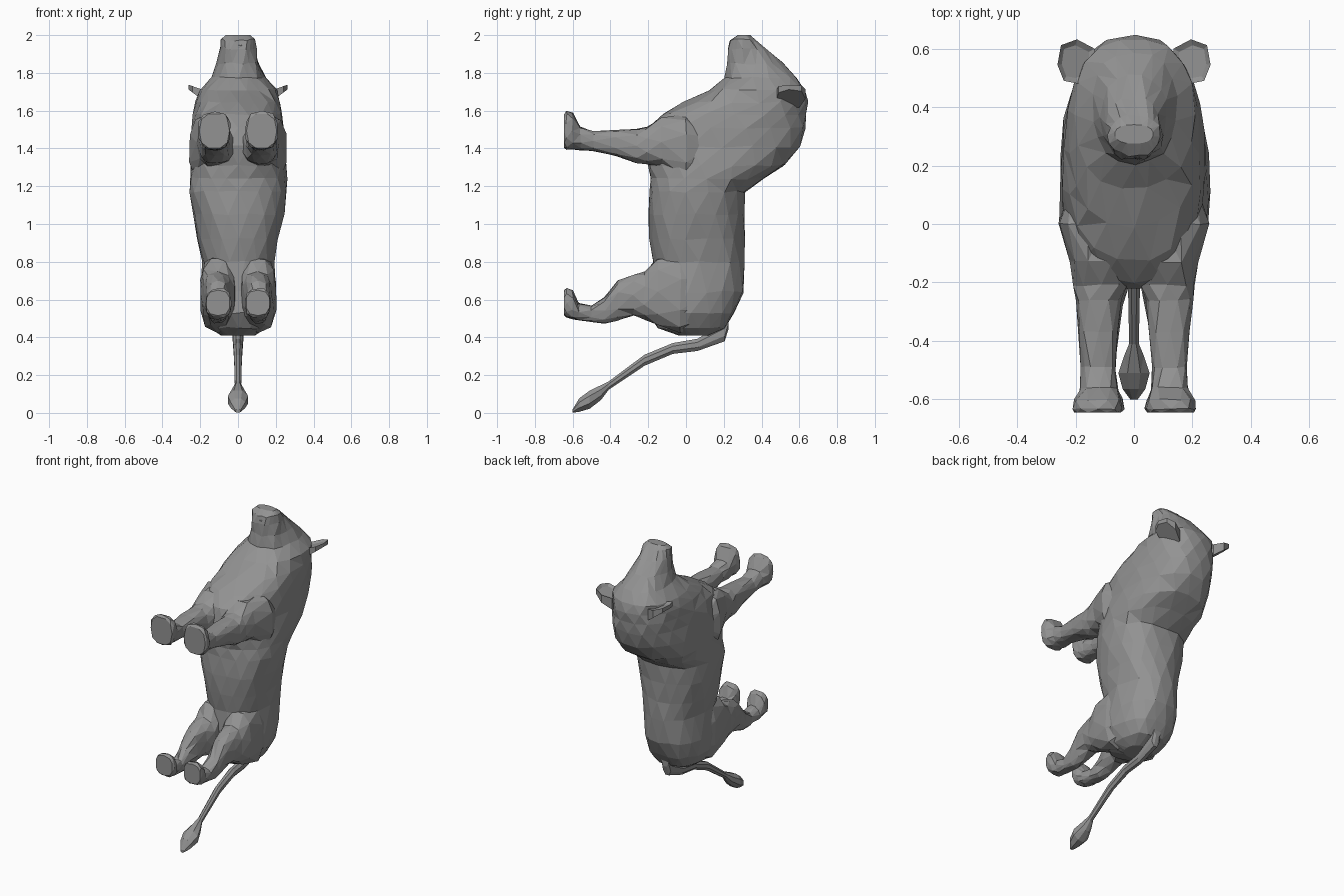
import bpy, bmesh, math, random
from mathutils import Vector

random.seed(4)
grey = bpy.data.materials.new("dark_grey")
grey.diffuse_color = (0.29, 0.29, 0.29, 1)


def add_object(name, bm):
    bmesh.ops.triangulate(bm, faces=bm.faces)
    bmesh.ops.recalc_face_normals(bm, faces=bm.faces)
    me = bpy.data.meshes.new(name)
    bm.to_mesh(me)
    bm.free()
    me.materials.append(grey)
    ob = bpy.data.objects.new(name, me)
    bpy.context.collection.objects.link(ob)
    return ob


def loft(name, rings, axis, n=12, power=2.5, jitter=0.0, side=1):
    """Rings are (t, x0, x1, v0, v1); axis is the direction of t, v the remaining axis."""
    bm = bmesh.new()
    loops = []
    for k, (t, x0, x1, v0, v1) in enumerate(rings):
        loop = []
        for i in range(n):
            a = 2 * math.pi * (i + 0.5 * (k % 2 if jitter else 1)) / n
            c, s = math.cos(a), math.sin(a)
            x = (x0 + x1) / 2 + (x1 - x0) / 2 * math.copysign(abs(c) ** (2 / power), c)
            v = (v0 + v1) / 2 + (v1 - v0) / 2 * math.copysign(abs(s) ** (2 / power), s)
            p = Vector((side * x, v, t) if axis == 'z' else (side * x, t, v))
            if 0 < k < len(rings) - 1:
                p += Vector([random.uniform(-jitter, jitter) for _ in range(3)])
            loop.append(bm.verts.new(p))
        loops.append(loop)
    for a, b in zip(loops, loops[1:]):
        for i in range(n):
            j = (i + 1) % n
            bm.faces.new((a[i], a[j], b[j], b[i]))
    bm.faces.new(loops[-1])
    bm.faces.new(loops[0])
    return add_object(name, bm)


# Rump, trunk, mane and head: height, half width, belly y, back y
trunk = [
    (0.41, 0.09, -0.04, 0.12), (0.45, 0.15, -0.15, 0.21), (0.53, 0.19, -0.20, 0.26),
    (0.64, 0.195, -0.19, 0.305), (0.80, 0.188, -0.18, 0.308), (0.92, 0.217, -0.195, 0.308),
    (1.05, 0.243, -0.20, 0.308), (1.17, 0.257, -0.195, 0.315), (1.24, 0.257, -0.195, 0.42),
    (1.31, 0.254, -0.205, 0.53), (1.41, 0.25, -0.225, 0.605), (1.51, 0.243, -0.20, 0.637),
    (1.58, 0.237, -0.13, 0.642), (1.645, 0.225, -0.01, 0.642), (1.71, 0.208, 0.12, 0.635),
    (1.775, 0.145, 0.205, 0.59), (1.85, 0.114, 0.218, 0.51), (1.925, 0.096, 0.22, 0.43),
    (1.975, 0.086, 0.232, 0.375), (2.0, 0.066, 0.275, 0.34)]
body = loft("body", [(z, -w, w, y0, y1) for z, w, y0, y1 in trunk], 'z',
            n=18, power=2.35, jitter=0.006)

# Legs reach toward -y and end in broad paws; roots taper into the trunk
front_leg = [
    (0.10, 0.10, 0.225, 1.28, 1.50), (0.0, 0.06, 0.26, 1.22, 1.58), (-0.13, 0.01, 0.222, 1.30, 1.565),
    (-0.21, 0.02, 0.208, 1.318, 1.515), (-0.26, 0.04, 0.202, 1.32, 1.505), (-0.37, 0.05, 0.193, 1.36, 1.50),
    (-0.49, 0.065, 0.18, 1.385, 1.49), (-0.56, 0.06, 0.185, 1.39, 1.515),
    (-0.60, 0.042, 0.207, 1.393, 1.59), (-0.632, 0.036, 0.212, 1.393, 1.598),
    (-0.645, 0.045, 0.205, 1.40, 1.585)]
hind_leg = [
    (0.12, 0.06, 0.165, 0.50, 0.76), (-0.03, 0.012, 0.205, 0.425, 0.83), (-0.15, 0.01, 0.20, 0.46, 0.82),
    (-0.22, 0.02, 0.187, 0.495, 0.75), (-0.28, 0.035, 0.178, 0.515, 0.73), (-0.36, 0.05, 0.165, 0.49, 0.70),
    (-0.43, 0.06, 0.155, 0.472, 0.615), (-0.50, 0.062, 0.148, 0.48, 0.57),
    (-0.57, 0.055, 0.155, 0.49, 0.58), (-0.60, 0.04, 0.17, 0.498, 0.65),
    (-0.632, 0.036, 0.174, 0.505, 0.66), (-0.645, 0.042, 0.168, 0.515, 0.65)]
parts = []
for label, s in (("right", 1), ("left", -1)):
    for name, rings in (("front_leg_", front_leg), ("hind_leg_", hind_leg)):
        parts.append(loft(name + label, rings, 'y', n=10, power=2.6, side=s, jitter=0.004))

# Tail with a tuft at the tip: y, half width, lower z, upper z
tail = [
    (0.225, 0.028, 0.44, 0.55), (0.205, 0.032, 0.375, 0.48), (0.06, 0.028, 0.325, 0.395),
    (-0.07, 0.026, 0.31, 0.372), (-0.22, 0.022, 0.247, 0.31), (-0.41, 0.018, 0.12, 0.168),
    (-0.45, 0.036, 0.065, 0.15), (-0.51, 0.058, 0.018, 0.122), (-0.565, 0.042, 0.003, 0.08),
    (-0.60, 0.014, 0.0, 0.02)]
parts.append(loft("tail", [(y, -w, w, z0, z1) for y, w, z0, z1 in tail], 'y', n=8, power=2))

# Cupped ears: outline in plan, thinner at the tip, with a sunken inner face
outline = [(0.13, 0.52), (0.135, 0.60), (0.195, 0.632), (0.25, 0.612),
           (0.262, 0.545), (0.24, 0.49), (0.19, 0.48)]
for label, s in (("right", 1), ("left", -1)):
    bm = bmesh.new()
    low = [bm.verts.new((s * x, y, 1.658 + 0.75 * (x - 0.19))) for x, y in outline]
    top = [bm.verts.new((s * x, y, 1.712 + 0.35 * (x - 0.19))) for x, y in outline]
    n = len(outline)
    for i in range(n):
        j = (i + 1) % n
        bm.faces.new((low[i], low[j], top[j], top[i]))
    bm.faces.new(low)
    inner = bm.faces.new(top)
    bmesh.ops.recalc_face_normals(bm, faces=bm.faces)
    bmesh.ops.inset_region(bm, faces=[inner], thickness=0.02, depth=-0.012)
    parts.append(add_object("ear_" + label, bm))


def small_block(name, center, size, tilt):
    bpy.ops.mesh.primitive_ico_sphere_add(subdivisions=1, radius=1, location=center, rotation=tilt)
    ob = bpy.context.object
    ob.name = name
    ob.scale = size
    ob.data.materials.append(grey)
    parts.append(ob)


# Nose and chin sit shallowly on the head
small_block("nose", (0, 0.32, 1.972), (0.05, 0.03, 0.024), (0.75, 0, 0))
small_block("chin", (0, 0.248, 1.93), (0.06, 0.026, 0.035), (0, 0, 0))

# Fuse every part into one continuous skin
bpy.context.view_layer.objects.active = body
for part in parts:
    mod = body.modifiers.new("fuse_" + part.name, 'BOOLEAN')
    mod.operation = 'UNION'
    mod.solver = 'EXACT'
    mod.object = part
    bpy.ops.object.modifier_apply(modifier=mod.name)
    bpy.data.objects.remove(part)
